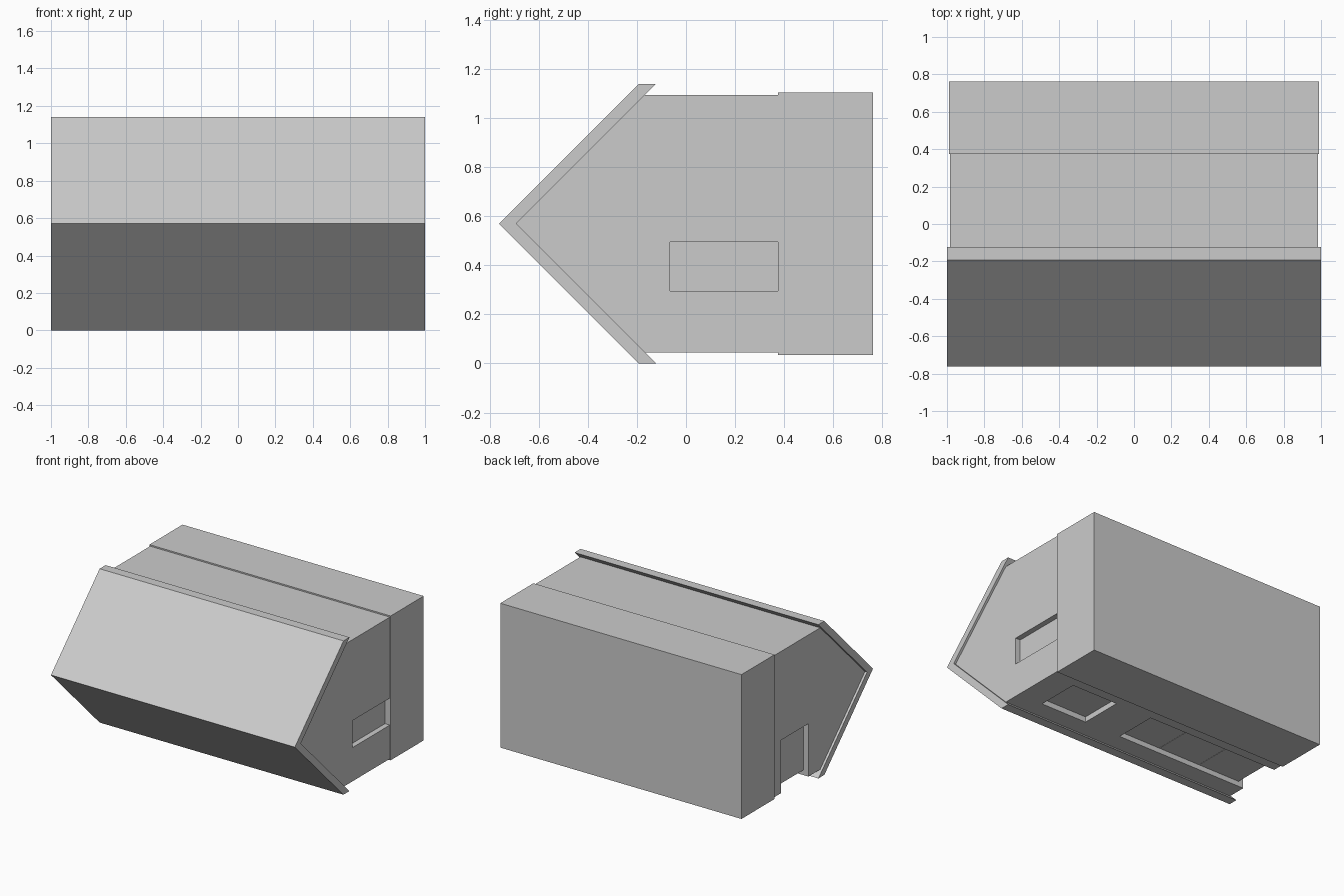
import bpy, bmesh

if "Cube" in bpy.data.objects:
    bpy.data.objects.remove(bpy.data.objects["Cube"])

MID = 0.57      # height of the ridge, mirror line of the profile
DEPTH = 0.04    # how far windows and door are set back


def prism(name, profile, half):
    """Extrude a (y, z) profile along x, from -half to +half."""
    bm = bmesh.new()
    face = bm.faces.new([bm.verts.new((-half, y, z)) for y, z in profile])
    out = bmesh.ops.extrude_face_region(bm, geom=[face])
    verts = [v for v in out["geom"] if isinstance(v, bmesh.types.BMVert)]
    bmesh.ops.translate(bm, vec=(2 * half, 0, 0), verts=verts)
    bmesh.ops.recalc_face_normals(bm, faces=bm.faces)
    mesh = bpy.data.meshes.new(name)
    bm.to_mesh(mesh)
    bm.free()
    obj = bpy.data.objects.new(name, mesh)
    bpy.context.collection.objects.link(obj)
    return obj


def box(name, x, y, z):
    obj = prism(name, [(y[0], z[0]), (y[1], z[0]), (y[1], z[1]), (y[0], z[1])],
                (x[1] - x[0]) / 2)
    obj.location.x = (x[0] + x[1]) / 2
    return obj


def cut(target, x, y, z):
    """Carve a box-shaped recess and discard the cutter."""
    cutter = box("recess_cutter", x, y, z)
    cutter.hide_render = True
    mod = target.modifiers.new("recess", 'BOOLEAN')
    mod.operation, mod.solver, mod.object = 'DIFFERENCE', 'EXACT', cutter
    bpy.context.view_layer.objects.active = target
    bpy.ops.object.modifier_apply(modifier=mod.name)
    bpy.data.objects.remove(cutter)


# Roof: two sloping slabs meeting at the ridge
prism("roof", [(-0.7625, MID), (-0.1925, 2 * MID), (-0.1225, 2 * MID),
               (-0.6925, MID), (-0.1225, 0), (-0.1925, 0)], 1.0)

# House body with gable ends
X, H, EAVE = 0.983, 0.525, -0.1675
body = prism("house_body", [(-0.6925, MID), (EAVE, MID + H), (0.375, MID + H),
                            (0.375, MID - H), (EAVE, MID - H)], X)

# Foundation block
box("foundation", (-0.989, 0.989), (0.375, 0.7625), (0.035, 1.105))

# Recesses: side door, single window, and the window band wrapping a corner
Z0 = MID - H
WIN = (-0.03, 0.293)
cut(body, (X - DEPTH, 1.1), (-0.065, 0.39), (0.295, 0.495))
cut(body, (0.40, 0.78), WIN, (-0.1, Z0 + DEPTH))
cut(body, (-1.1, 0.10), WIN, (-0.1, Z0 + DEPTH))
cut(body, (-1.1, DEPTH - X), WIN, (-0.1, 0.437))

# Three panes in the window band, standing just proud of the recess floor
start, end = DEPTH - X, 0.10
step = (end - start) / 3
for i in range(3):
    x = start + i * step
    box(f"window_pane_{i + 1}", (x + 0.001, x + step - 0.001), WIN,
        (Z0 + DEPTH - 0.002, Z0 + DEPTH + 0.01))
